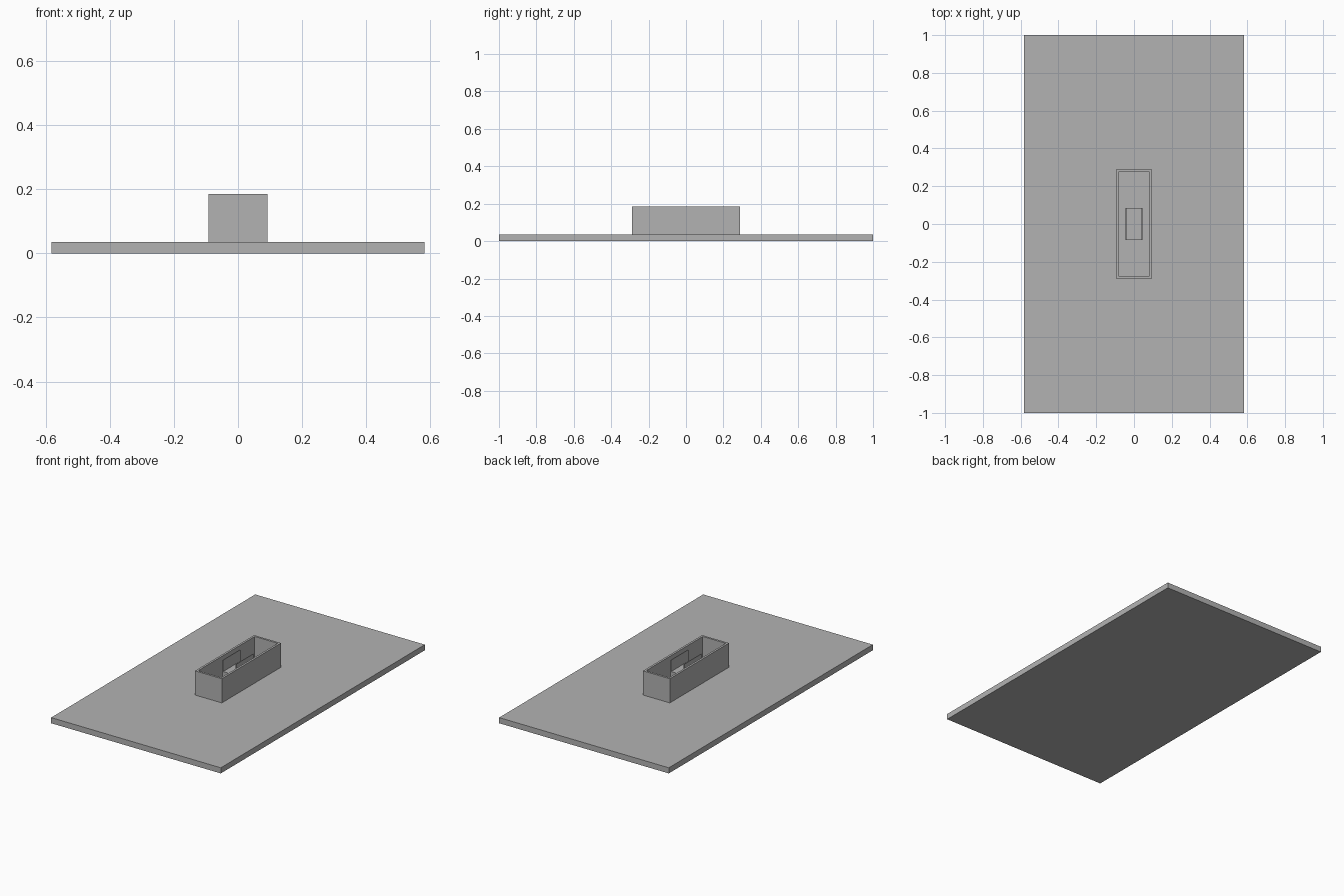
import bpy
import bmesh

if "Cube" in bpy.data.objects:
    bpy.data.objects.remove(bpy.data.objects["Cube"])

grey = bpy.data.materials.new("plain grey")
grey.diffuse_color = (0.45, 0.45, 0.45, 1)
grey.use_nodes = True
grey.node_tree.nodes["Principled BSDF"].inputs["Base Color"].default_value = grey.diffuse_color


def mesh_object(name, bm):
    bmesh.ops.recalc_face_normals(bm, faces=bm.faces)
    me = bpy.data.meshes.new(name)
    bm.to_mesh(me)
    bm.free()
    me.materials.append(grey)
    ob = bpy.data.objects.new(name, me)
    bpy.context.collection.objects.link(ob)
    return ob


def block(name, hx, hy, z0, z1, cx=0.0):
    bm = bmesh.new()
    bmesh.ops.create_cube(bm, size=1)
    for v in bm.verts:
        v.co = (cx + v.co.x * 2 * hx, v.co.y * 2 * hy, z0 if v.co.z < 0 else z1)
    return mesh_object(name, bm)


def frame(name, outer, inner, z0, z1):
    """Open rectangular wall ring."""
    bm = bmesh.new()
    loops = []
    for (hx, hy), z in ((outer, z0), (outer, z1), (inner, z1), (inner, z0)):
        loops.append([bm.verts.new((sx * hx, sy * hy, z))
                      for sx, sy in ((-1, -1), (1, -1), (1, 1), (-1, 1))])
    for a, b in zip(loops, loops[1:] + loops[:1]):
        for i in range(4):
            j = (i + 1) % 4
            bm.faces.new((a[i], a[j], b[j], b[i]))
    return mesh_object(name, bm)


BASE, TOP = 0.035, 0.185

# Wide ground slab
block("base_slab", 0.582, 1.0, 0, BASE)
# Open-topped surrounding walls
frame("outer_walls", (0.092, 0.29), (0.079, 0.277), BASE, TOP)
# Low core between two thin upright plates
block("inner_core", 0.043, 0.085, BASE, 0.115)
for side, label in ((-1, "left"), (1, "right")):
    block(label + "_plate", 0.002, 0.085, BASE, TOP, side * 0.046)
